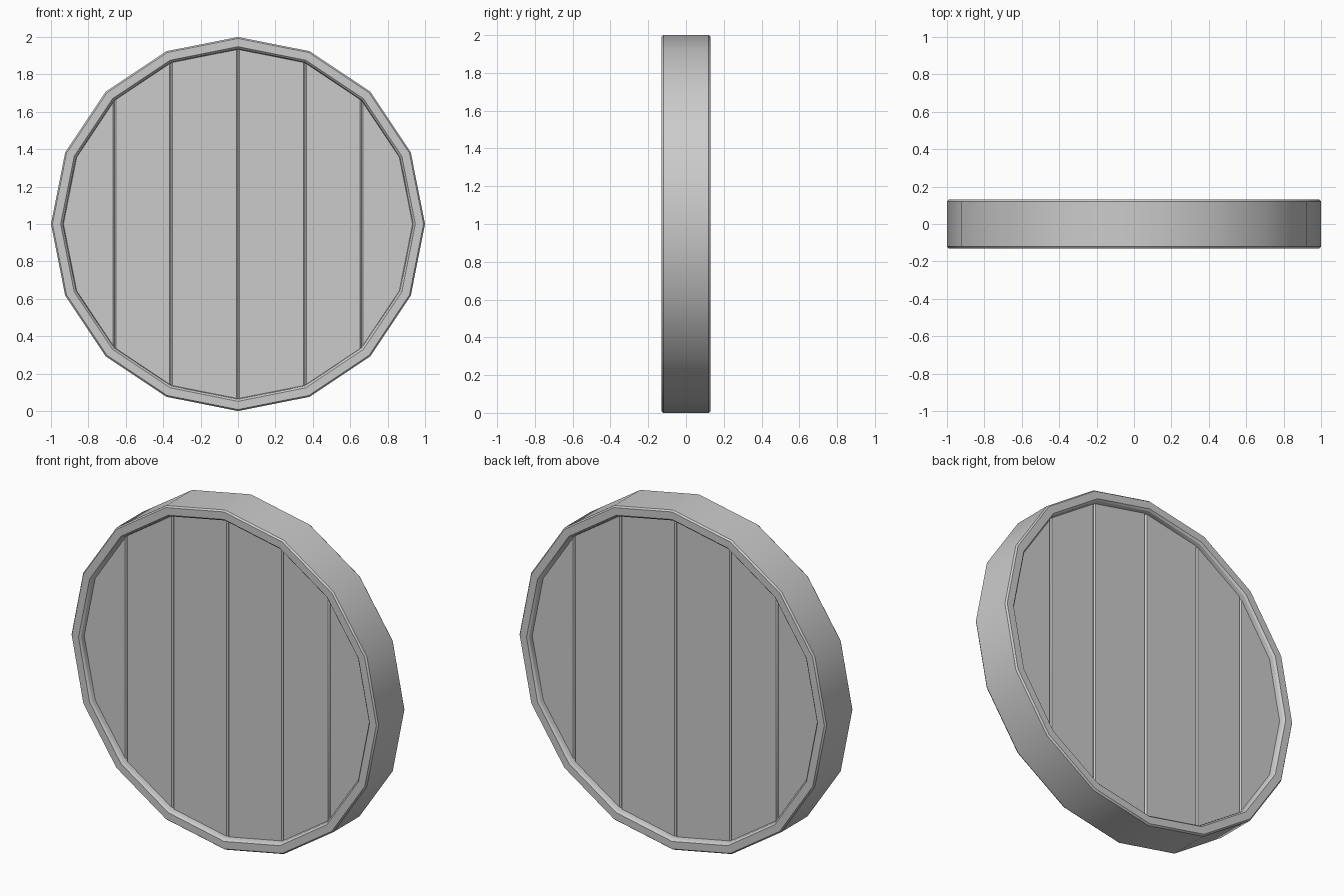
import bpy, bmesh, math

if "Cube" in bpy.data.objects:
    bpy.data.objects.remove(bpy.data.objects["Cube"])

SIDES = 16
CENTRE_Z = 1.0


def finish(name, bm):
    """Turn a bmesh into a named, smooth-by-angle object."""
    bmesh.ops.recalc_face_normals(bm, faces=bm.faces)
    mesh = bpy.data.meshes.new(name)
    bm.to_mesh(mesh)
    bm.free()
    obj = bpy.data.objects.new(name, mesh)
    bpy.context.collection.objects.link(obj)
    bpy.ops.object.select_all(action='DESELECT')
    obj.select_set(True)
    bpy.context.view_layer.objects.active = obj
    bpy.ops.object.shade_smooth_by_angle(angle=math.radians(30))
    return obj


def corner(k, r):
    a = 2 * math.pi * k / SIDES
    return r * math.cos(a), r * math.sin(a)


# Rim: closed (radius, depth) profile swept round a 16-sided ring
half = [(1.0, -0.12), (0.992, -0.13), (0.948, -0.13), (0.938, -0.12), (0.932, -0.09)]
profile = half + [(r, -y) for r, y in reversed(half)]
bm = bmesh.new()
rings = []
for k in range(SIDES):
    ring = []
    for r, y in profile:
        x, z = corner(k, r)
        ring.append(bm.verts.new((x, y, z + CENTRE_Z)))
    rings.append(ring)
n = len(profile)
for k in range(SIDES):
    a, b = rings[k], rings[(k + 1) % SIDES]
    for i in range(n):
        j = (i + 1) % n
        bm.faces.new((a[i], a[j], b[j], b[i]))
finish("rim", bm)


# Planks: bevelled strips between the rim corners, ends tucked into the rim
def plank(name, outline):
    bm = bmesh.new()
    front = [bm.verts.new((x, -0.097, z + CENTRE_Z)) for x, z in outline]
    face = bm.faces.new(front)
    out = bmesh.ops.extrude_face_region(bm, geom=[face])
    for v in out["geom"]:
        if isinstance(v, bmesh.types.BMVert):
            v.co.y = 0.097
    bmesh.ops.recalc_face_normals(bm, faces=bm.faces)
    bmesh.ops.bevel(bm, geom=bm.edges[:], offset=0.008, segments=1,
                    affect='EDGES', clamp_overlap=True)
    finish(name, bm)


R, TUCK = 0.935, 1.025
for side in (-1, 1):
    for i, k in enumerate((4, 3)):
        (x0, z0), (x1, z1) = corner(k, R), corner(k - 1, R)
        z0, z1 = z0 * TUCK, z1 * TUCK
        plank(f"plank_{'left' if side < 0 else 'right'}_{i + 1}",
              [(side * x0, -z0), (side * x1, -z1), (side * x1, z1), (side * x0, z0)])
    # outermost plank follows the curved edge
    pts = [corner(k, R) for k in (-2, -1, 0, 1, 2)]
    plank(f"plank_{'left' if side < 0 else 'right'}_3",
          [(side * (x if abs(z) > 0.6 else x * TUCK), z * TUCK) for x, z in pts])
